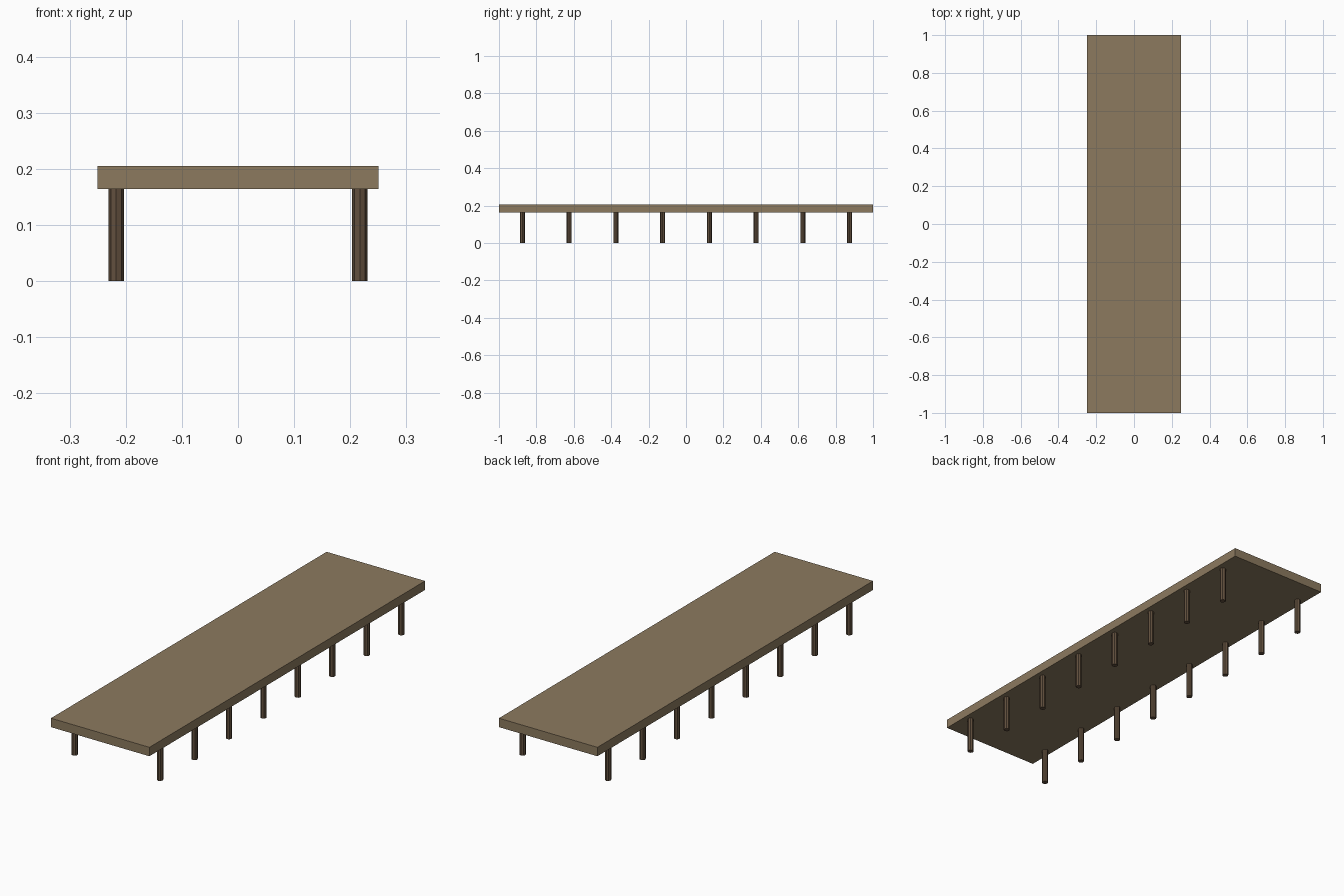
import bpy

if "Cube" in bpy.data.objects:
    bpy.data.objects.remove(bpy.data.objects["Cube"])

def material(name, rgb):
    # convert 0-255 sRGB to linear
    lin = [((c / 255 + 0.055) / 1.055) ** 2.4 for c in rgb]
    m = bpy.data.materials.new(name)
    m.diffuse_color = (*lin, 1)
    m.use_nodes = True
    m.node_tree.nodes["Principled BSDF"].inputs["Base Color"].default_value = m.diffuse_color
    return m

deck_wood = material("deck wood", (140, 122, 95))
post_wood = material("dark post wood", (98, 80, 62))

DECK_BOTTOM, DECK_TOP = 0.164, 0.205

# Deck slab
bpy.ops.mesh.primitive_cube_add(size=1, location=(0, 0, (DECK_BOTTOM + DECK_TOP) / 2))
deck = bpy.context.object
deck.name = "deck"
deck.scale = (0.5, 2.0, DECK_TOP - DECK_BOTTOM)
bpy.ops.object.transform_apply(location=False, rotation=False, scale=True)
deck.data.materials.append(deck_wood)

# Two rows of eight round posts
for side, x in (("left", -0.217), ("right", 0.217)):
    for i in range(8):
        bpy.ops.mesh.primitive_cylinder_add(
            vertices=8, radius=0.0135, depth=DECK_BOTTOM,
            location=(x, -0.875 + 0.25 * i, DECK_BOTTOM / 2))
        post = bpy.context.object
        post.name = f"{side}_post_{i + 1}"
        post.data.materials.append(post_wood)
